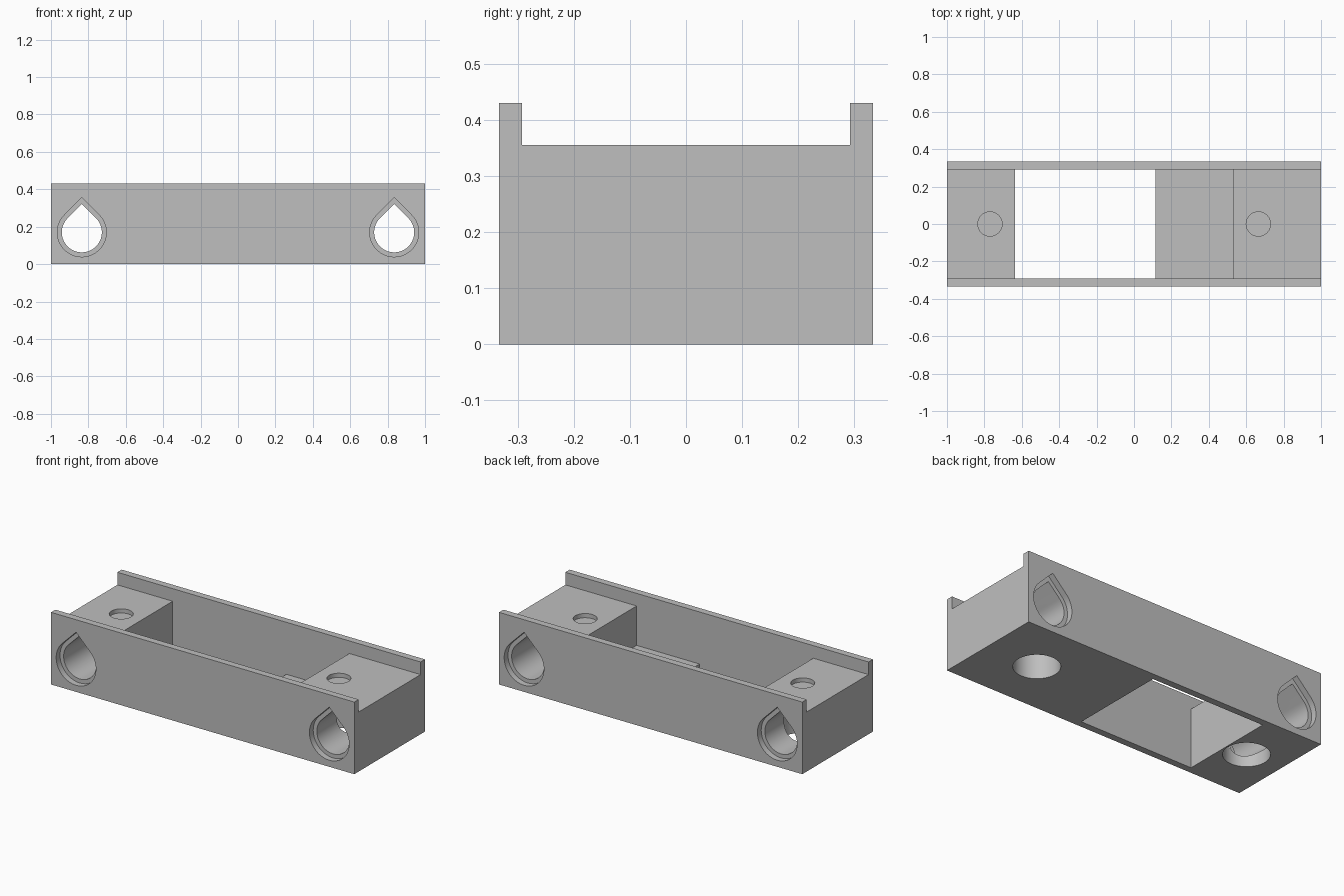
import bpy, bmesh, math

HALF_WIDTH, HEIGHT = 0.333, 0.43
INNER, FLOOR = 0.292, 0.355      # inside of side rails, top of end blocks
STEP = 0.12                      # height of the low shelf

cube = bpy.data.objects.get("Cube")
if cube:
    bpy.data.objects.remove(cube)

grey = bpy.data.materials.new("plain grey")
grey.use_nodes = True
colour = (0.52, 0.52, 0.52, 1)
grey.diffuse_color = colour
grey.node_tree.nodes["Principled BSDF"].inputs["Base Color"].default_value = colour


def prism(name, points, direction):
    """Extrude a closed outline of 3D points along a direction."""
    bm = bmesh.new()
    face = bm.faces.new([bm.verts.new(p) for p in points])
    new = bmesh.ops.extrude_face_region(bm, geom=[face])["geom"]
    bmesh.ops.translate(bm, vec=direction,
                        verts=[v for v in new if isinstance(v, bmesh.types.BMVert)])
    bmesh.ops.recalc_face_normals(bm, faces=bm.faces)
    mesh = bpy.data.meshes.new(name)
    bm.to_mesh(mesh)
    bm.free()
    mesh.materials.append(grey)
    obj = bpy.data.objects.new(name, mesh)
    bpy.context.collection.objects.link(obj)
    return obj


def slot(x0, x1, z0, z1):
    """Box between the side rails."""
    outline = [(x0, -INNER, z0), (x1, -INNER, z0), (x1, -INNER, z1), (x0, -INNER, z1)]
    return prism("slot_cutter", outline, (0, 2 * INNER, 0))


def teardrop(x, z, r, y0, y1):
    """Round hole along y with a pointed roof."""
    angles = [math.radians(135 + 270 * i / 48) for i in range(49)]
    outline = [(x + r * math.cos(a), y0, z + r * math.sin(a)) for a in angles]
    outline.append((x, y0, z + r * math.sqrt(2)))
    return prism("teardrop_cutter", outline, (0, y1 - y0, 0))


def bore(x, r, z0, z1):
    """Round hole along z."""
    angles = [math.tau * i / 48 for i in range(48)]
    outline = [(x + r * math.cos(a), r * math.sin(a), z0) for a in angles]
    return prism("bore_cutter", outline, (0, 0, z1 - z0))


# Channel-shaped body: flat base with two raised side rails
profile = [(-HALF_WIDTH, 0), (HALF_WIDTH, 0), (HALF_WIDTH, HEIGHT), (INNER, HEIGHT),
           (INNER, FLOOR), (-INNER, FLOOR), (-INNER, HEIGHT), (-HALF_WIDTH, HEIGHT)]
body = prism("carriage_body", [(-1, y, z) for y, z in profile], (2, 0, 0))

# Through window and the low shelf beside it
cutters = [slot(-0.635, 0.53, STEP, 0.5), slot(-0.635, 0.115, -0.1, 0.3)]

# Rod holes with a shallow recess on the front and back
for x in (-0.835, 0.835):
    cutters.append(teardrop(x, 0.17, 0.107, -0.5, 0.5))
    for y0, y1 in ((-0.5, -HALF_WIDTH + 0.036), (HALF_WIDTH - 0.036, 0.5)):
        cutters.append(teardrop(x, 0.17, 0.131, y0, y1))

# Screw holes: wide bore from below, small blind hole on top
for x in (-0.77, 0.665):
    cutters.append(bore(x, 0.126, -0.1, 0.31))
    cutters.append(bore(x, 0.065, 0.33, 0.5))

bpy.context.view_layer.objects.active = body
for cutter in cutters:
    cutter.hide_render = True
    mod = body.modifiers.new("cut", "BOOLEAN")
    mod.operation, mod.solver, mod.object = "DIFFERENCE", "EXACT", cutter
    bpy.ops.object.modifier_apply(modifier=mod.name)
    bpy.data.objects.remove(cutter)

bpy.ops.object.select_all(action="DESELECT")
body.select_set(True)
bpy.ops.object.shade_smooth_by_angle(angle=math.radians(30))
